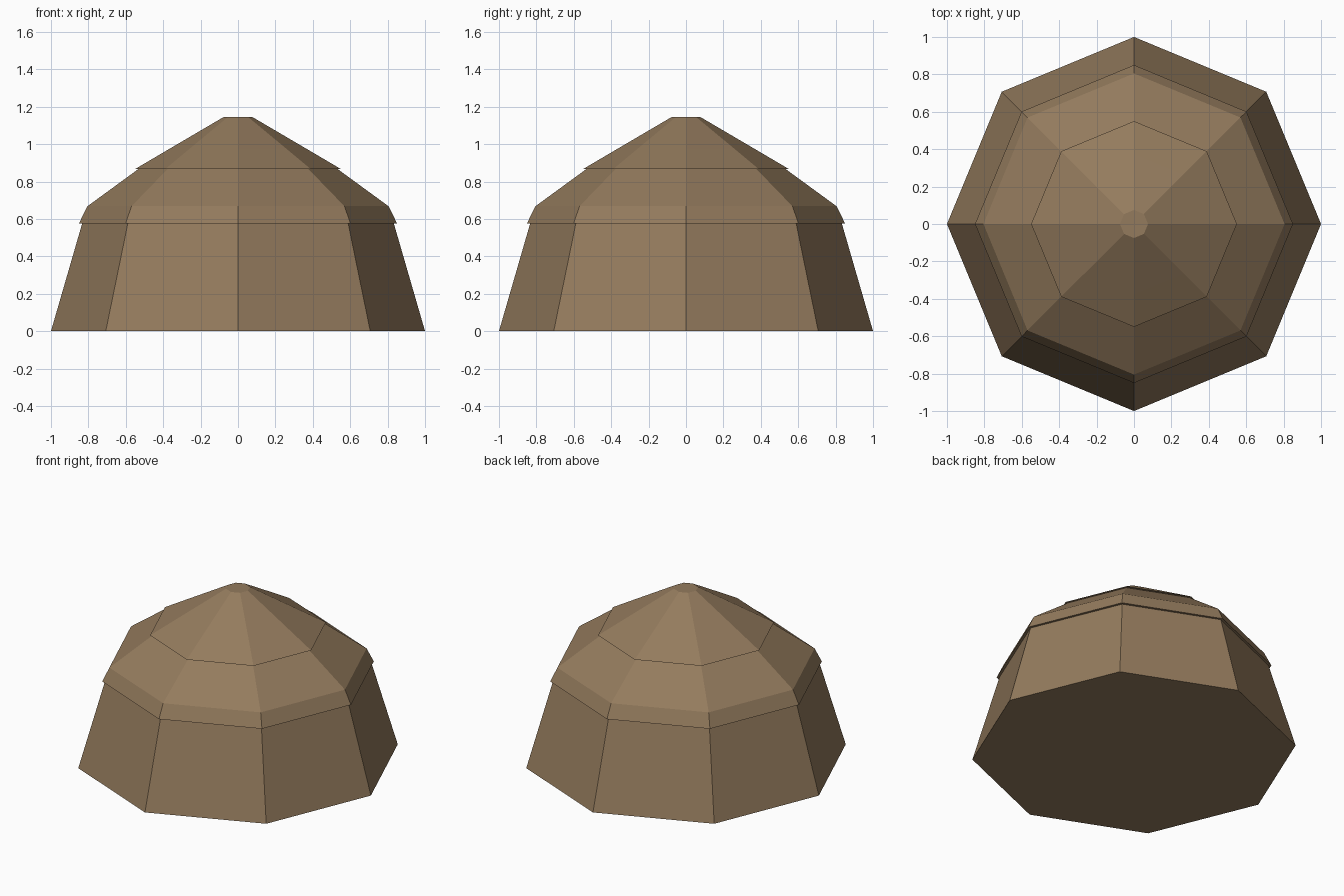
import bpy, bmesh, math

if "Cube" in bpy.data.objects:
    bpy.data.objects.remove(bpy.data.objects["Cube"])

SIDES = 8

mat = bpy.data.materials.new("tan brown hide")
mat.diffuse_color = (0.296, 0.198, 0.110, 1)
mat.use_nodes = True
mat.node_tree.nodes["Principled BSDF"].inputs["Base Color"].default_value = mat.diffuse_color


def tier(name, profile):
    """Closed octagonal solid from (radius, height) rings, bottom to top."""
    bm = bmesh.new()
    rings = []
    for r, z in profile:
        rings.append([bm.verts.new((r * math.cos(math.tau * i / SIDES),
                                    r * math.sin(math.tau * i / SIDES), z))
                      for i in range(SIDES)])
    for low, high in zip(rings, rings[1:]):
        for i in range(SIDES):
            j = (i + 1) % SIDES
            bm.faces.new((low[i], low[j], high[j], high[i]))
    bm.faces.new(rings[0][::-1])
    bm.faces.new(rings[-1])
    mesh = bpy.data.meshes.new(name)
    bm.to_mesh(mesh)
    bm.free()
    mesh.materials.append(mat)
    obj = bpy.data.objects.new(name, mesh)
    bpy.context.collection.objects.link(obj)
    return obj


# Sloping walls, tucked slightly under the roof
tier("hut_wall", [(1.0, 0.0), (0.829, 0.59)])
# Lower roof with overhanging eave
tier("lower_roof", [(0.85, 0.577), (0.805, 0.668), (0.52, 0.876)])
# Upper roof cap with small flat top
tier("upper_roof", [(0.55, 0.867), (0.375, 0.97), (0.075, 1.146)])
